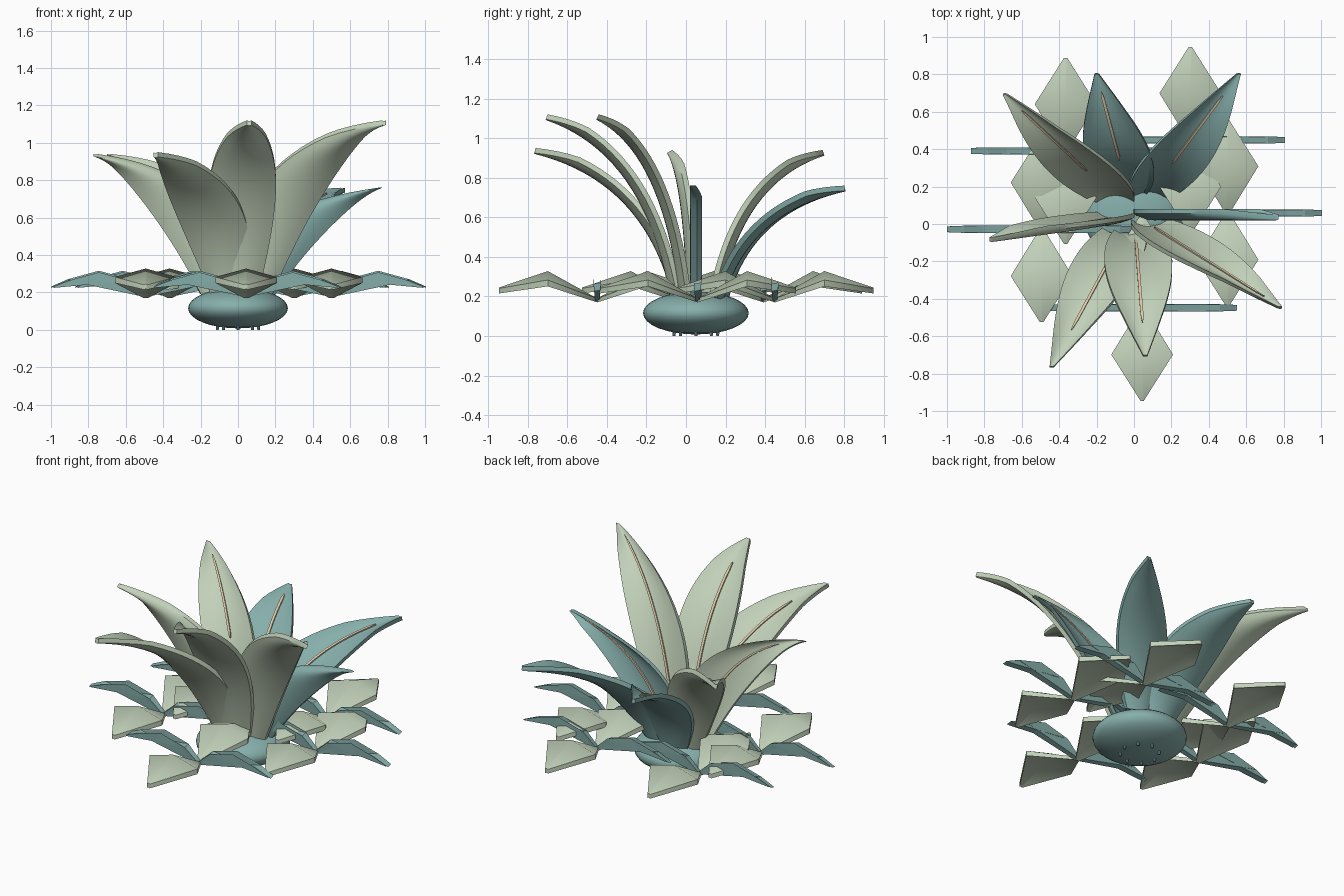
import bpy, bmesh, math
from mathutils import Vector

if "Cube" in bpy.data.objects:
    bpy.data.objects.remove(bpy.data.objects["Cube"])


def material(name, rgb):
    m = bpy.data.materials.new(name)
    m.use_nodes = True
    m.diffuse_color = (*rgb, 1)
    m.node_tree.nodes["Principled BSDF"].inputs["Base Color"].default_value = (*rgb, 1)
    return m


GREEN = material("pale sage green", (0.54, 0.64, 0.49))
TEAL = material("dusty teal", (0.24, 0.43, 0.41))
TAN = material("tan rib", (0.73, 0.59, 0.4))
CENTRE = Vector((0, 0.05, 0))
X, Y, Z = Vector((1, 0, 0)), Vector((0, 1, 0)), Vector((0, 0, 1))


def finish(name, bm, mat, angle=40):
    bmesh.ops.recalc_face_normals(bm, faces=bm.faces)
    me = bpy.data.meshes.new(name)
    bm.to_mesh(me)
    bm.free()
    me.materials.append(mat)
    me.shade_smooth()
    me.set_sharp_from_angle(angle=math.radians(angle))
    ob = bpy.data.objects.new(name, me)
    bpy.context.collection.objects.link(ob)
    return ob


def loft(name, loops, mat, angle=40):
    """Skin closed cross-sections into a capped solid."""
    bm = bmesh.new()
    rings = [[bm.verts.new(p) for p in loop] for loop in loops]
    n = len(rings[0])
    for a, b in zip(rings, rings[1:]):
        for i in range(n):
            j = (i + 1) % n
            bm.faces.new((a[i], a[j], b[j], b[i]))
    bm.faces.new(rings[0])
    bm.faces.new(rings[-1])
    return finish(name, bm, mat, angle)


def bezier(a, b, c, t):
    return a * (1 - t) ** 2 + b * 2 * t * (1 - t) + c * t * t


def big_leaf(index, tip, mat, rib_start, rib_end):
    """Arching blade whose breadth always runs along x, with a raised rib."""
    out = Vector((tip.x, tip.y - CENTRE.y, 0))
    root = CENTRE + out.normalized() * (0.14 if tip.y > 0.5 else 0.1) + Z * 0.19
    ctrl = root + (tip - root) * 0.2
    ctrl.z = root.z + (tip.z - root.z) * 0.81

    def frame(t):
        p = bezier(root, ctrl, tip, t)
        d = (ctrl - root) * (1 - t) + (tip - ctrl) * t
        n = X.cross(d).normalized() * (-1 if tip.y < 0.1 else 1)
        return p - n * 0.014, n

    steps, cols = 20, 8
    loops = []
    for s in range(steps + 1):
        t = s / steps
        p, n = frame(t)
        half = 0.18 * math.sin(math.pi * (0.15 + 0.83 * t)) ** (0.75 + 0.25 * t)
        cup = 0.035 * min(1, half / 0.1)
        us = [-1 + 2 * i / cols for i in range(cols + 1)]
        inner = [p + X * half * u + n * (cup * u * u + 0.01) for u in us]
        outer = [p + X * half * u + n * (cup * u * u - 0.016) for u in us]
        loops.append(inner + outer[::-1])
    loft(f"big_leaf_{index}", loops, mat)

    rib = []
    for s in range(15):
        p, n = frame(rib_start + (rib_end - rib_start) * s / 14)
        w = 0.008 if 0 < s < 14 else 0.003
        rib.append([p - X * w + n * 0.005, p - X * w + n * 0.019,
                    p + X * w + n * 0.019, p + X * w + n * 0.005])
    loft(f"leaf_rib_{index}", rib, TAN)


# Tall central leaves: tip position, colour, extent of the rib
leaves = [(-0.69, 0.69, 0.94, GREEN, 0.4, 0.9), (-0.2, 0.8, 0.76, TEAL, 0.4, 0.9),
          (0.56, 0.8, 0.76, TEAL, 0.4, 0.88), (0.76, 0.05, 0.76, TEAL, 0.2, 0.9),
          (0.78, -0.44, 1.12, GREEN, 0.08, 0.92), (0.06, -0.7, 1.12, GREEN, 0.08, 0.82),
          (-0.44, -0.76, 0.95, GREEN, 0.08, 0.82), (-0.76, -0.07, 0.94, GREEN, 0.08, 0.85)]
for i, (x, y, z, mat, start, end) in enumerate(leaves):
    big_leaf(i + 1, Vector((x, y, z)), mat, start, end)


def small_leaf(name, centre, direction, normal, mat, angle):
    """Kinked, ridged diamond: rises to the middle, then dips to its tip."""
    loops = []
    for reach, z, half, drop, thick in ((0, 0.18, 0.012, 0.0, 0.01),
                                        (0.25, 0.312, 0.165, 0.045, 0.016),
                                        (0.497, 0.232, 0.009, 0.004, 0.013)):
        p = centre + direction * reach + Z * z
        row = [p - X * half - Z * drop, p, p + X * half - Z * drop]
        loops.append([q + normal * thick for q in row] +
                     [q - normal * thick for q in row[::-1]])
    loft(name, loops, mat, angle)


# Five ground rosettes of four small leaves
SLANT = Y * 1.2 + Z * 0.25
for i, deg in enumerate((1, 53, 137, 189, 275)):
    a = math.radians(deg)
    c = CENTRE + Vector((math.cos(a), math.sin(a), 0)) * 0.5
    for word, d, n, mat, angle in (("back", Y, Z, GREEN, 62), ("front", -Y, Z, GREEN, 62),
                                   ("left", X, SLANT, TEAL, 15), ("right", -X, SLANT, TEAL, 15)):
        small_leaf(f"rosette_{i + 1}_{word}_leaf", c, d, n, mat, angle)

# Flattened bulb at the heart
bm = bmesh.new()
bmesh.ops.create_uvsphere(bm, u_segments=32, v_segments=16, radius=1)
bmesh.ops.scale(bm, vec=(0.267, 0.267, 0.108), verts=bm.verts)
bmesh.ops.translate(bm, vec=CENTRE + Z * 0.116, verts=bm.verts)
finish("bulb", bm, TEAL)

# Short root nubs under the bulb
for i in range(8):
    a = math.tau * i / 8
    bm = bmesh.new()
    bmesh.ops.create_cone(bm, cap_ends=True, segments=8, radius1=0.007, radius2=0.01, depth=0.03)
    bmesh.ops.translate(bm, verts=bm.verts,
                        vec=CENTRE + Vector((math.cos(a) * 0.11, math.sin(a) * 0.11, 0.015)))
    finish(f"root_nub_{i + 1}", bm, TEAL)
